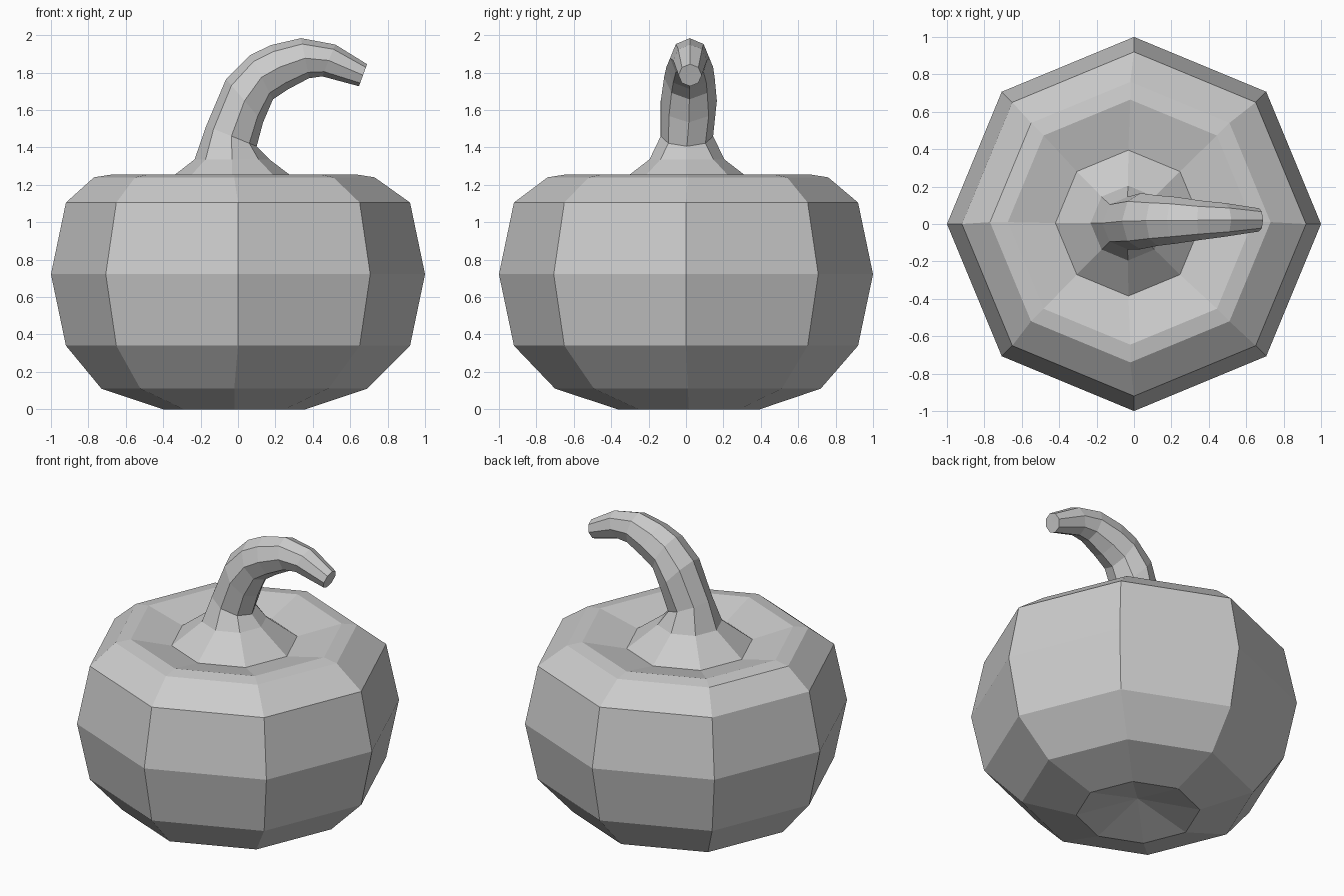
import bpy, bmesh
from math import sin, cos, pi

if "Cube" in bpy.data.objects:
    bpy.data.objects.remove(bpy.data.objects["Cube"])

SIDES = 8


def loft(name, rings, start_cap=None, end_cap=None):
    """Skin a list of 8-point rings; a cap is a point closing an end as a fan."""
    bm = bmesh.new()
    loops = [[bm.verts.new(p) for p in ring] for ring in rings]
    for a, b in zip(loops, loops[1:]):
        for i in range(SIDES):
            j = (i + 1) % SIDES
            bm.faces.new((a[i], a[j], b[j], b[i]))
    for cap, loop in ((start_cap, loops[0]), (end_cap, loops[-1])):
        if cap:
            tip = bm.verts.new(cap)
            for i in range(SIDES):
                bm.faces.new((loop[i], loop[(i + 1) % SIDES], tip))
    bmesh.ops.recalc_face_normals(bm, faces=bm.faces)
    mesh = bpy.data.meshes.new(name)
    bm.to_mesh(mesh)
    bm.free()
    obj = bpy.data.objects.new(name, mesh)
    bpy.context.collection.objects.link(obj)
    return obj


def flat_ring(r, z, cx=0.0, cy=0.0):
    return [(cx + r * cos(2 * pi * i / SIDES), cy + r * sin(2 * pi * i / SIDES), z)
            for i in range(SIDES)]


def tilted_ring(ox, oz, ix, iz, w, cy):
    """Ring between an outer and inner point in the XZ plane, half-width w in y."""
    ring = []
    for i in range(SIDES):
        t = 2 * pi * i / SIDES
        k = (1 + cos(t)) / 2
        ring.append((ox + (ix - ox) * k, cy + w * sin(t), oz + (iz - oz) * k))
    return ring


# Body: squat faceted shell with a dimple below and a sunken top
body_profile = [
    (0.38, 0.0, -0.02, 0.015), (0.71, 0.11, -0.02, 0.01), (0.92, 0.34, 0, 0),
    (1.0, 0.722, 0, 0), (0.92, 1.105, 0, 0), (0.75, 1.24, -0.02, 0.01),
    (0.655, 1.255, -0.02, 0.01), (0.39, 1.19, -0.03, 0.005),
]
loft("pumpkin_body", [flat_ring(*p) for p in body_profile],
     start_cap=(-0.02, 0.01, 0.10))

# Stem: flared foot, then a bent tapering stalk (outer x,z, inner x,z, half-width, y)
stalk = [
    (-0.17, 1.515, 0.10, 1.406, 0.14, 0.005),
    (-0.064, 1.765, 0.134, 1.534, 0.15, 0.015),
    (0.064, 1.893, 0.187, 1.657, 0.135, 0.018),
    (0.176, 1.947, 0.27, 1.712, 0.125, 0.02),
    (0.337, 1.984, 0.38, 1.77, 0.105, 0.02),
    (0.52, 1.95, 0.45, 1.78, 0.09, 0.022),
    (0.69, 1.845, 0.647, 1.727, 0.062, 0.022),
]
foot = [flat_ring(0.39, 1.19, -0.03, 0.005), flat_ring(0.2, 1.336, -0.032, 0.005)]
loft("stem", foot + [tilted_ring(*s) for s in stalk], end_cap=(0.668, 0.022, 1.786))
